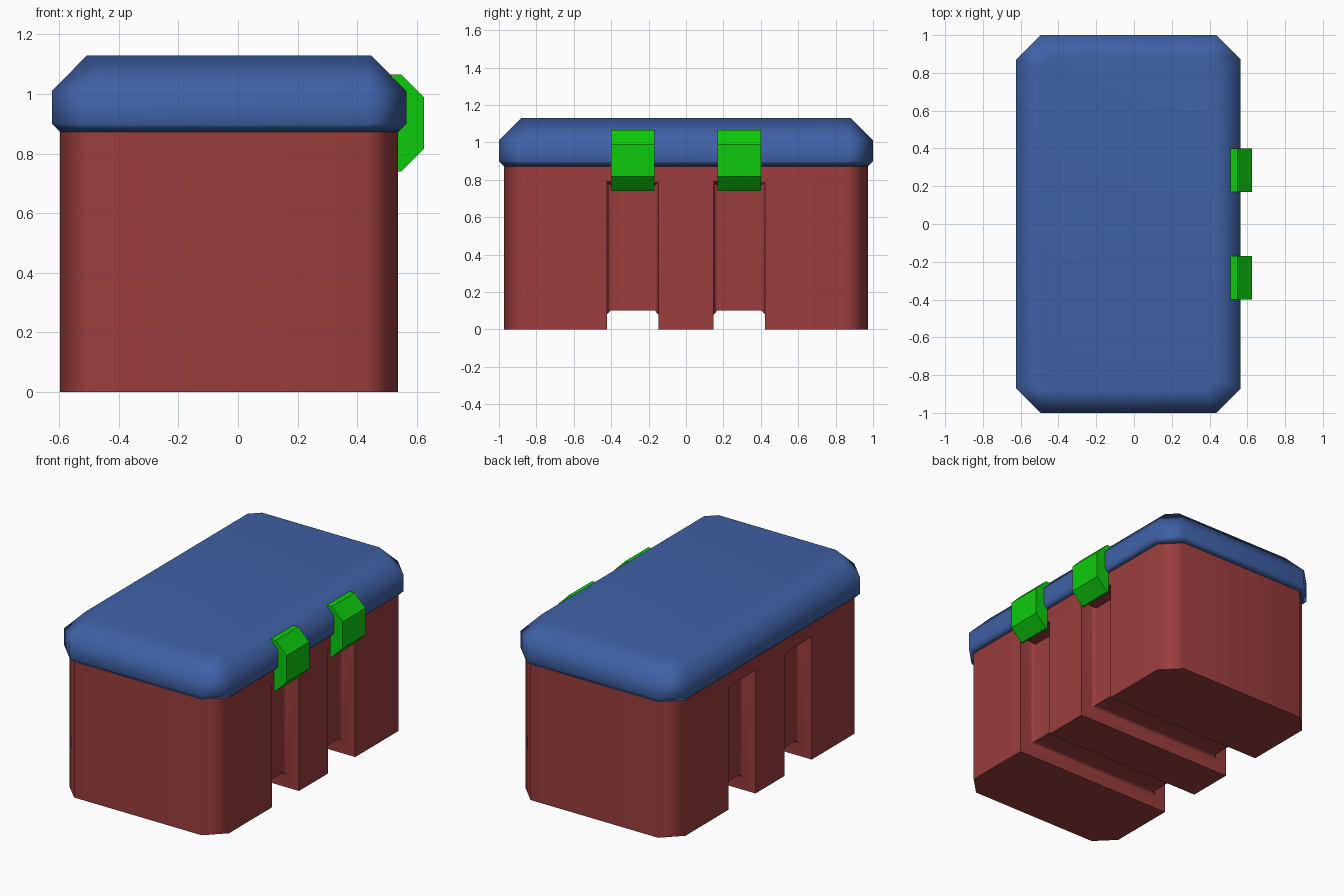
import bpy, bmesh

if "Cube" in bpy.data.objects:
    bpy.data.objects.remove(bpy.data.objects["Cube"])

CX = -0.03                      # box centre in x (latches stick out on +x)
HX, HY, CH = 0.595, 1.0, 0.13   # lid half sizes and corner cut


def material(name, rgb):
    m = bpy.data.materials.new(name)
    m.diffuse_color = (*rgb, 1)
    m.use_nodes = True
    m.node_tree.nodes["Principled BSDF"].inputs["Base Color"].default_value = m.diffuse_color
    return m


def loft(name, rings, mat=None):
    """Skin a stack of equal-length point rings and cap both ends."""
    bm = bmesh.new()
    vs = [[bm.verts.new(p) for p in r] for r in rings]
    n = len(rings[0])
    for a, b in zip(vs, vs[1:]):
        for i in range(n):
            j = (i + 1) % n
            bm.faces.new((a[i], a[j], b[j], b[i]))
    bm.faces.new(vs[0])
    bm.faces.new(vs[-1])
    bmesh.ops.recalc_face_normals(bm, faces=bm.faces)
    me = bpy.data.meshes.new(name)
    bm.to_mesh(me)
    bm.free()
    ob = bpy.data.objects.new(name, me)
    bpy.context.collection.objects.link(ob)
    if mat:
        me.materials.append(mat)
    return ob


def octagon(inset, z):
    """Corner-cut rectangle, offset inwards with an even margin."""
    x, y, c = HX - inset, HY - inset, CH - 0.586 * inset
    q = [(x, y - c), (x - c, y)]
    pts = q + [(-a, b) for a, b in q[::-1]]
    pts += [(-a, -b) for a, b in pts]
    return [(CX + a, b, z) for a, b in pts]


def activate(ob):
    bpy.ops.object.select_all(action='DESELECT')
    ob.select_set(True)
    bpy.context.view_layer.objects.active = ob


def smooth(ob):
    activate(ob)
    bpy.ops.object.shade_smooth_by_angle(angle=0.87)
    mod = ob.modifiers.new("weighted", 'WEIGHTED_NORMAL')
    mod.keep_sharp = True


red = material("red", (0.33, 0.047, 0.047))
blue = material("blue", (0.05, 0.12, 0.38))
green = material("green", (0.004, 0.6, 0.004))

# Body
INS = 0.028
body = loft("body", [octagon(INS, 0), octagon(INS, 0.88)], red)

# U-shaped grooves running down both sides and under the body
section = [(-0.137, -0.05), (-0.137, 0.08), (-0.118, 0.1),
           (0.118, 0.1), (0.137, 0.08), (0.137, -0.05)]
bx = HX - INS
for yc in (-0.285, 0.285):
    rings = []
    for side, top in ((-1, True), (-1, False), (1, False), (1, True)):
        rings.append([(CX + side * (bx - d), yc + y,
                       0.79 - max(0, d - 0.08) if top else d)
                      for y, d in section])
    cutter = loft("groove_cutter", rings)
    cutter.hide_render = True
    activate(body)
    mod = body.modifiers.new("groove", 'BOOLEAN')
    mod.operation = 'DIFFERENCE'
    mod.solver = 'EXACT'
    mod.object = cutter
    bpy.ops.object.modifier_apply(modifier=mod.name)
    bpy.data.objects.remove(cutter)
smooth(body)

# Lid
lid = loft("lid", [octagon(i, z) for i, z in
                   ((INS, 0.872), (0, 0.9), (0, 1.01), (0.118, 1.13))], blue)
smooth(lid)

# Latches: profile in x-z hugging the lid, extruded along y
latch = [(0.535, 0.74), (0.548, 0.74), (0.625, 0.817), (0.625, 0.988),
         (0.548, 1.065), (0.512, 1.065), (0.562, 1.01), (0.562, 0.9),
         (0.535, 0.872)]
for name, yc in (("front_latch", -0.285), ("rear_latch", 0.285)):
    loft(name, [[(x, yc + dy, z) for x, z in latch]
                for dy in (-0.116, 0.116)], green)
